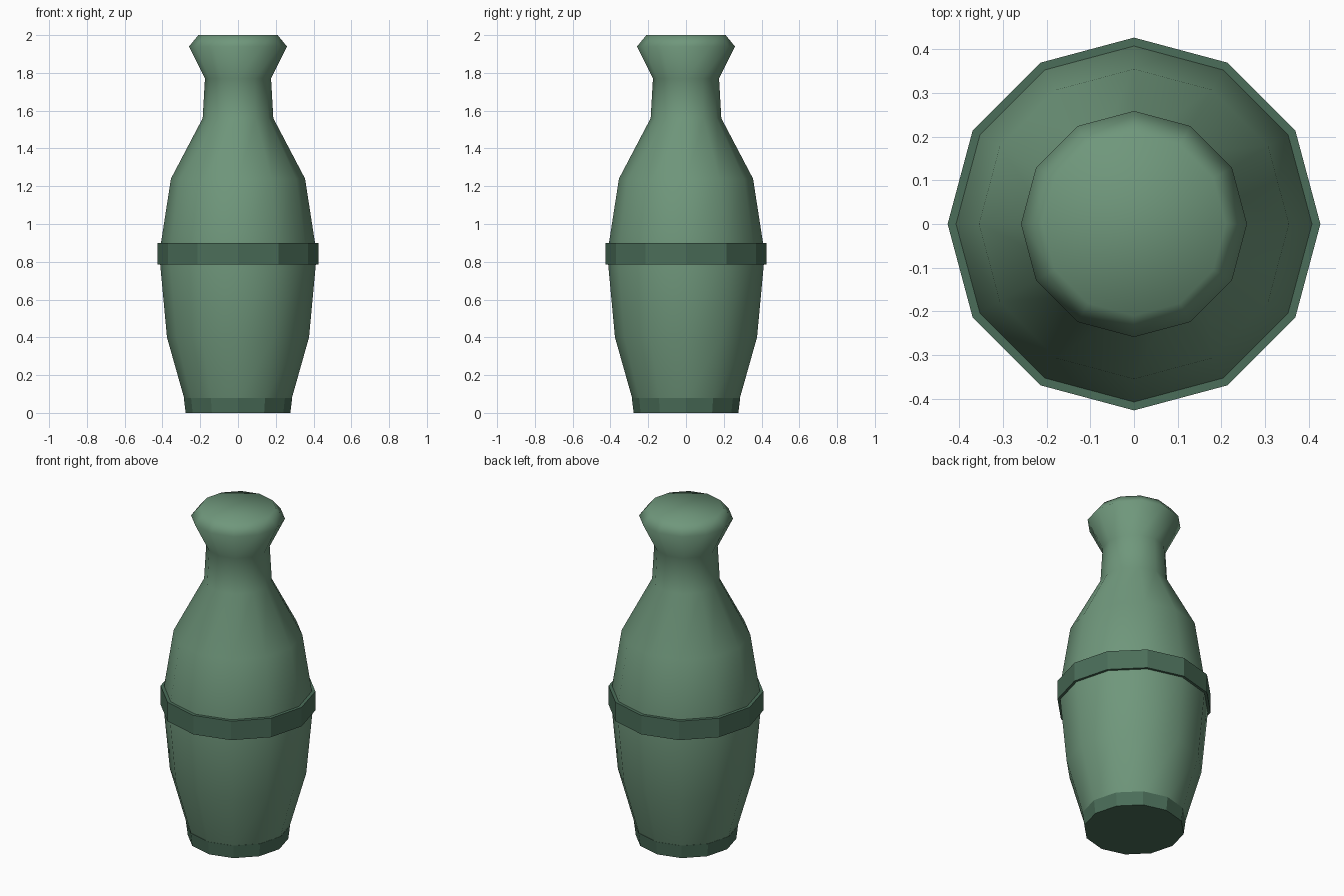
import bpy, bmesh, math

if "Cube" in bpy.data.objects:
    bpy.data.objects.remove(bpy.data.objects["Cube"])

SIDES = 12


def material(name, rgb):
    m = bpy.data.materials.new(name)
    m.diffuse_color = (*rgb, 1.0)
    m.use_nodes = True
    m.node_tree.nodes["Principled BSDF"].inputs["Base Color"].default_value = m.diffuse_color
    return m


def lathe(name, profile, mat, smooth):
    """Revolve (radius, z) points into a closed 12-sided solid with flat caps."""
    bm = bmesh.new()
    rings = []
    for r, z in profile:
        rings.append([bm.verts.new((r * math.cos(math.tau * i / SIDES),
                                    r * math.sin(math.tau * i / SIDES), z))
                      for i in range(SIDES)])
    for a, b in zip(rings, rings[1:]):
        for i in range(SIDES):
            j = (i + 1) % SIDES
            bm.faces.new((a[i], a[j], b[j], b[i]))
    bm.faces.new(rings[0][::-1])
    bm.faces.new(rings[-1])
    for f in bm.faces:
        f.smooth = smooth
    me = bpy.data.meshes.new(name)
    bm.to_mesh(me)
    bm.free()
    me.materials.append(mat)
    ob = bpy.data.objects.new(name, me)
    bpy.context.collection.objects.link(ob)
    return ob


body_green = material("body_green", (0.16, 0.31, 0.20))
trim_green = material("trim_green", (0.07, 0.155, 0.10))

# Bottle body: belly, shoulder, neck and flared lip
lathe("bottle_body", [(0.262, 0.005), (0.28, 0.06), (0.376, 0.40), (0.417, 0.84),
                      (0.355, 1.24), (0.187, 1.56), (0.175, 1.77),
                      (0.259, 1.94), (0.21, 2.0)], body_green, True)

# Raised belt around the belly
lathe("belly_band", [(0.427, 0.785), (0.427, 0.90)], trim_green, False)

# Foot ring at the base
lathe("foot_ring", [(0.277, 0.0), (0.287, 0.08)], trim_green, False)
